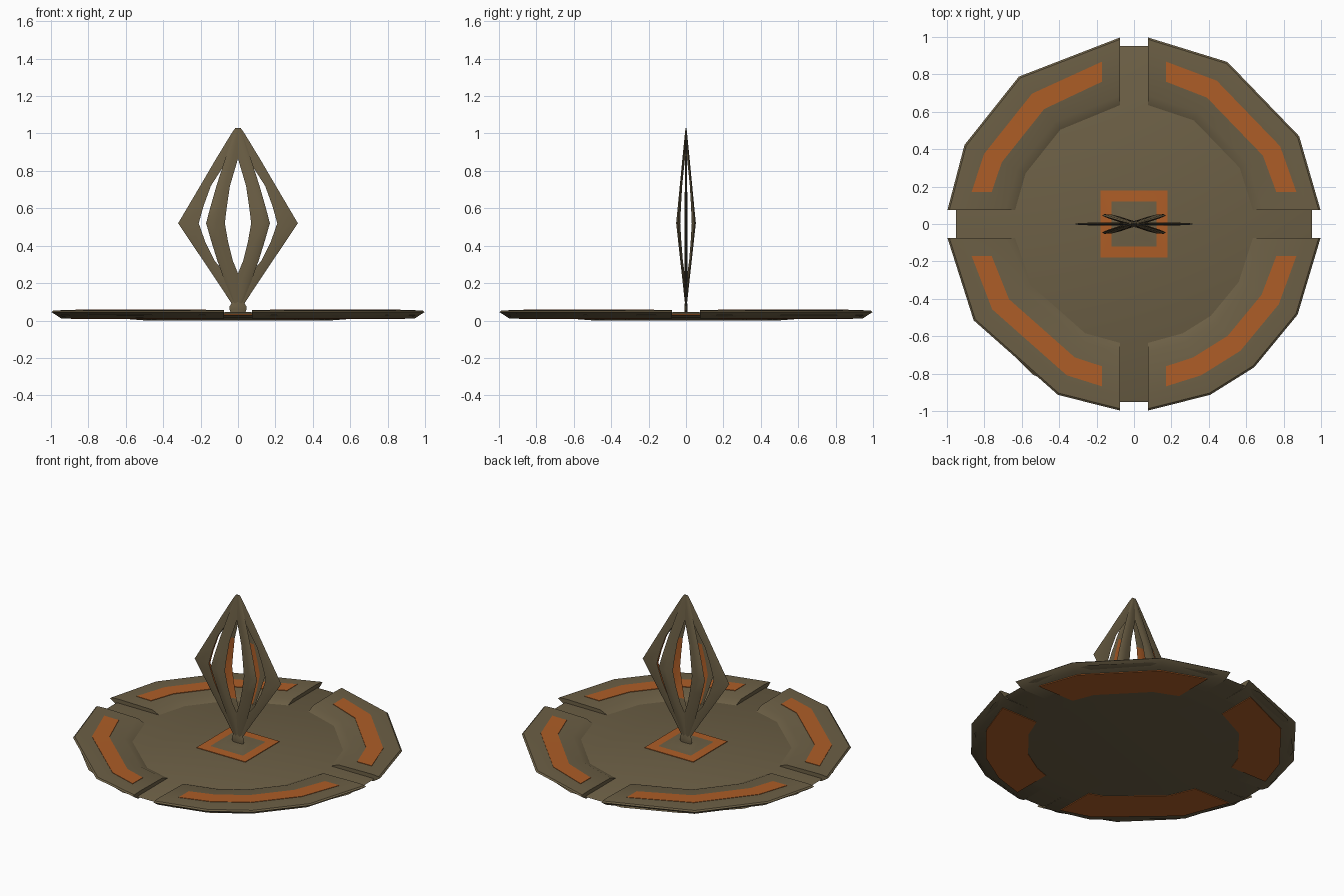
import bpy, bmesh
from math import sin, cos, asin, radians, degrees, pi

if "Cube" in bpy.data.objects:
    bpy.data.objects.remove(bpy.data.objects["Cube"])


def material(name, rgb):
    m = bpy.data.materials.new(name)
    m.diffuse_color = (*rgb, 1)
    m.use_nodes = True
    m.node_tree.nodes["Principled BSDF"].inputs["Base Color"].default_value = m.diffuse_color
    return m


BROWN = material("bronze", (0.15, 0.115, 0.06))
ORANGE = material("orange", (0.42, 0.11, 0.02))


def loft(name, groups, mats, closed=False, accent=None, smooth=35):
    """Skin each list of cross-section rings; accent(ring, side) picks material 1."""
    bm = bmesh.new()
    for rings in groups:
        vs = [[bm.verts.new(p) for p in ring] for ring in rings]
        n = len(vs[0])
        for i in range(len(vs) - 1):
            for j in range(n):
                k = (j + 1) % n
                f = bm.faces.new((vs[i][j], vs[i][k], vs[i + 1][k], vs[i + 1][j]))
                if accent and accent(i, j):
                    f.material_index = 1
        bm.faces.new(vs[0][::-1])
        bm.faces.new(vs[-1])
    bmesh.ops.recalc_face_normals(bm, faces=bm.faces)
    me = bpy.data.meshes.new(name)
    bm.to_mesh(me)
    bm.free()
    ob = bpy.data.objects.new(name, me)
    bpy.context.collection.objects.link(ob)
    for m in mats:
        me.materials.append(m)
    bpy.ops.object.select_all(action='DESELECT')
    ob.select_set(True)
    bpy.context.view_layer.objects.active = ob
    bpy.ops.object.shade_smooth_by_angle(angle=radians(smooth))
    return ob


def arc_block(profile, quadrant, bends, clear):
    """Sweep a radial profile over one quadrant, ends parallel to the axes."""
    def at(a, r, z):
        return (r * cos(a), r * sin(a), z)
    lo, hi = radians(90 * quadrant), radians(90 * quadrant + 90)
    rings = [[at(lo + asin(clear / r), r, z) for r, z in profile]]
    rings += [[at(radians(b), r, z) for r, z in profile] for b in bends]
    rings.append([at(hi - asin(clear / r), r, z) for r, z in profile])
    return rings


def turned(levels, sides, sy=1.0, start=0.0):
    return [[(r * cos(start + 2 * pi * i / sides), sy * r * sin(start + 2 * pi * i / sides), z)
             for i in range(sides)] for r, z in levels]


# faceted rim in four pieces, with orange inlays above and below
bends = [(28, 60), (128, 155), (211, 246), (294, 310, 331)]
rim = [(0.95, 0.012), (1.0, 0.045), (0.99, 0.053), (0.93, 0.056),
       (0.69, 0.052), (0.64, 0.03), (0.64, 0.012)]
inlay_top = [(0.885, 0.04), (0.885, 0.058), (0.78, 0.057), (0.78, 0.04)]
inlay_low = [(0.91, 0.02), (0.91, 0.007), (0.65, 0.007), (0.65, 0.02)]
loft("rim_segments", [arc_block(rim, q, b, 0.075) for q, b in enumerate(bends)], [BROWN])
loft("rim_top_inlays", [arc_block(inlay_top, q, b, 0.17) for q, b in enumerate(bends)], [ORANGE])
loft("rim_underside_inlays", [arc_block(inlay_low, q, b, 0.17) for q, b in enumerate(bends)], [ORANGE])

# sunken floor plate that also forms the bottom of the four slots
loft("floor_plate", [turned([(0.5, 0.0), (0.63, 0.01), (0.93, 0.014), (0.97, 0.026), (0.96, 0.03)],
                            16, start=pi / 16)], [BROWN])

# square mount with orange border in the middle
q = 2 ** 0.5
loft("centre_mount", [turned([(0.18 * q, 0.02), (0.18 * q, 0.034), (0.12 * q, 0.036), (0.06 * q, 0.046)],
                             4, start=pi / 4)], [BROWN, ORANGE], accent=lambda i, j: i < 2)

# flattened spindle ornament: six bent bands around the axis
SQUASH = 0.19
#            z     inner  outer  half width
sections = [(0.085, 0.0, 0.03, 0.012), (0.21, 0.035, 0.112, 0.04), (0.32, 0.125, 0.186, 0.04),
            (0.42, 0.175, 0.253, 0.04), (0.52, 0.21, 0.32, 0.04), (0.61, 0.185, 0.267, 0.038),
            (0.72, 0.145, 0.202, 0.034), (0.86, 0.055, 0.12, 0.03),
            (1.0, 0.0, 0.035, 0.016), (1.03, 0.0, 0.014, 0.008)]


def band(a):
    rings = []
    for z, ri, ro, w in sections:
        rm = ri + (ro - ri) * 0.72
        pts = [(ro, 0), (rm, 0.75 * w), (ri, w), (ri, -w), (rm, -0.75 * w)]
        rings.append([(r * cos(a) - t * sin(a), SQUASH * (r * sin(a) + t * cos(a)), z)
                      for r, t in pts])
    return rings


loft("spindle_bands", [band(k * pi / 3) for k in range(6)], [BROWN, ORANGE],
     accent=lambda i, j: j == 2 and 2 <= i <= 5)

# short foot under the spindle
loft("spindle_foot", [turned([(0.035, 0.03), (0.045, 0.06), (0.045, 0.075), (0.03, 0.1)], 8, sy=SQUASH)],
     [BROWN])
